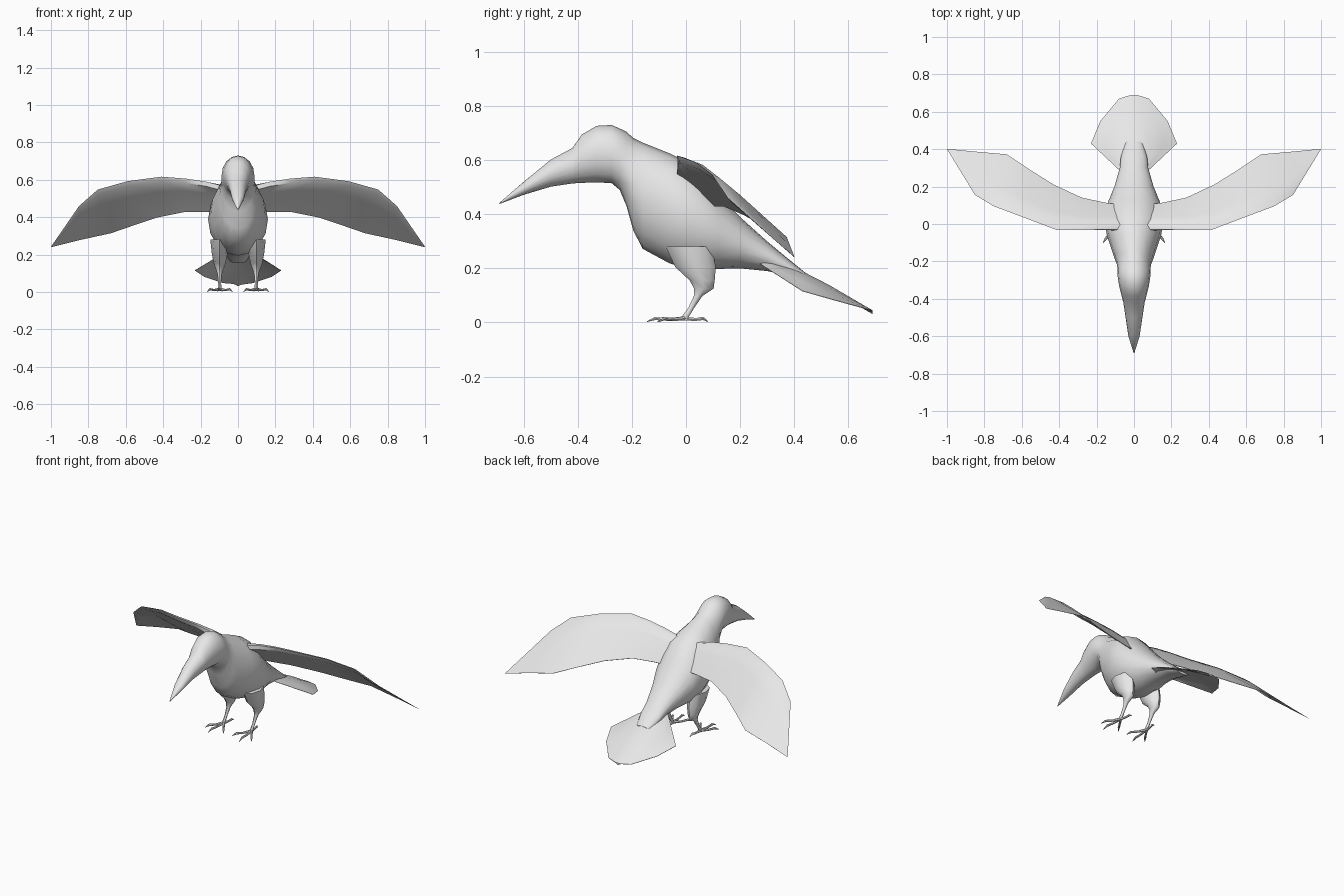
import bpy, bmesh, math
from mathutils import Vector

grey = bpy.data.materials.new("light grey")
grey.diffuse_color = (0.8, 0.8, 0.8, 1)


def finish(name, bm, angle=50):
    bmesh.ops.remove_doubles(bm, verts=bm.verts, dist=0.0005)
    bmesh.ops.recalc_face_normals(bm, faces=bm.faces)
    me = bpy.data.meshes.new(name)
    bm.to_mesh(me)
    bm.free()
    me.materials.append(grey)
    ob = bpy.data.objects.new(name, me)
    bpy.context.collection.objects.link(ob)
    bpy.ops.object.select_all(action='DESELECT')
    ob.select_set(True)
    bpy.context.view_layer.objects.active = ob
    bpy.ops.object.shade_smooth_by_angle(angle=math.radians(angle))
    return ob


def loft(bm, rings):
    """Skin closed rings and cap both ends."""
    rows = [[bm.verts.new(p) for p in r] for r in rings]
    n = len(rows[0])
    for a, b in zip(rows, rows[1:]):
        for i in range(n):
            j = (i + 1) % n
            bm.faces.new((a[i], a[j], b[j], b[i]))
    bm.faces.new(rows[0])
    bm.faces.new(rows[-1])


def ellipse(c, u, v, n):
    c, u, v = Vector(c), Vector(u), Vector(v)
    return [c + u * math.cos(2 * math.pi * i / n) + v * math.sin(2 * math.pi * i / n)
            for i in range(n)]


# Body, head and beak: y, top, bottom, half width
sections = [
    (-0.69, 0.442, 0.438, 0.002), (-0.60, 0.52, 0.472, 0.03),
    (-0.50, 0.602, 0.502, 0.045), (-0.42, 0.645, 0.514, 0.057),
    (-0.385, 0.695, 0.516, 0.066), (-0.33, 0.727, 0.518, 0.08),
    (-0.275, 0.73, 0.515, 0.088), (-0.245, 0.717, 0.49, 0.089),
    (-0.22, 0.705, 0.43, 0.09), (-0.195, 0.682, 0.34, 0.1),
    (-0.16, 0.665, 0.272, 0.112), (-0.06, 0.625, 0.218, 0.145),
    (0.03, 0.58, 0.195, 0.16), (0.12, 0.475, 0.198, 0.138),
    (0.20, 0.39, 0.2, 0.105), (0.30, 0.30, 0.19, 0.076),
    (0.36, 0.25, 0.178, 0.07), (0.44, 0.185, 0.155, 0.045)]
bm = bmesh.new()
loft(bm, [ellipse((0, y, (t + b) / 2), (w, 0, 0), (0, 0, (t - b) / 2), 16)
          for y, t, b, w in sections])
finish("body", bm)

# Wings: leading edge point, trailing edge point, thickness
stations = [
    ((0.05, -0.03, 0.56), (0.05, 0.10, 0.43), 0.05),
    ((0.17, -0.03, 0.59), (0.15, 0.112, 0.43), 0.04),
    ((0.28, -0.032, 0.607), (0.28, 0.14, 0.43), 0.032),
    ((0.41, -0.033, 0.617), (0.43, 0.21, 0.40), 0.028),
    ((0.59, 0.035, 0.593), (0.55, 0.285, 0.36), 0.024),
    ((0.75, 0.095, 0.548), (0.68, 0.372, 0.315), 0.018),
    ((0.85, 0.155, 0.46), (0.84, 0.386, 0.28), 0.01),
    ((1.0, 0.40, 0.242), (1.0, 0.402, 0.24), 0.001)]
for side, name in ((1, "right_wing"), (-1, "left_wing")):
    rings = []
    for lead, trail, t in stations:
        a, b = Vector(lead), Vector(trail)
        d = b - a
        up = Vector((0, -d.z, d.y)).normalized() * t * 0.5
        ring = [a, a + d * 0.08 + up * 0.9, a + d * 0.35 + up, b + up * 0.1,
                b - up * 0.1, a + d * 0.35 - up * 0.4, a + d * 0.08 - up * 0.9]
        rings.append([Vector((p.x * side, p.y, p.z)) for p in ring])
    bm = bmesh.new()
    loft(bm, rings)
    finish(name, bm)

# Arched tail fan: centre y, centre z, half width, edge y, edge z
fan = [(0.26, 0.26, 0.06, 0.27, 0.22), (0.40, 0.205, 0.23, 0.43, 0.117),
       (0.53, 0.138, 0.18, 0.55, 0.083), (0.65, 0.068, 0.08, 0.67, 0.05),
       (0.69, 0.045, 0.02, 0.689, 0.045)]
bm = bmesh.new()
rings = []
for cy, cz, w, ey, ez in fan:
    line = []
    for i in range(7):
        s = i / 3 - 1
        k = abs(s) ** 1.5
        line.append(Vector((w * s, cy + (ey - cy) * k, cz + (ez - cz) * k)))
    low = [p - Vector((0, 0, 0.012 * (1 - abs(i / 3 - 1)) + 0.002))
           for i, p in enumerate(line)]
    rings.append(line + low[::-1])
loft(bm, rings)
finish("tail", bm)

# Legs: y, z, x radius, y radius
leg = [(0.01, 0.28, 0.05, 0.085), (0.035, 0.205, 0.042, 0.075),
       (0.06, 0.155, 0.032, 0.046), (0.066, 0.125, 0.022, 0.036),
       (0.045, 0.098, 0.012, 0.016), (0.02, 0.055, 0.008, 0.011),
       (-0.002, 0.022, 0.009, 0.013), (-0.004, 0.008, 0.009, 0.013)]
toe_tips = [(0.165, -0.10), (0.11, -0.145), (0.03, -0.105), (0.085, 0.082)]
for side, word in ((1, "right"), (-1, "left")):
    bm = bmesh.new()
    loft(bm, [ellipse((side * 0.098, y, z), (rx, 0, 0), (0, ry, 0), 8)
              for y, z, rx, ry in leg])
    finish(word + "_leg", bm)
    # Toes with a knuckle and a downturned claw
    bm = bmesh.new()
    root = Vector((side * 0.098, -0.003, 0.015))
    for x, y in toe_tips:
        d = Vector((side * x, y, 0.015)) - root
        across = Vector((-d.y, d.x, 0)).normalized()
        loft(bm, [ellipse(root + d * f + Vector((0, 0, h)), across * r, (0, 0, r), 6)
                  for f, h, r in ((0, 0, 0.009), (0.45, -0.004, 0.006),
                                  (0.78, 0.0, 0.007), (1, -0.012, 0.0015))])
    finish(word + "_foot", bm)
